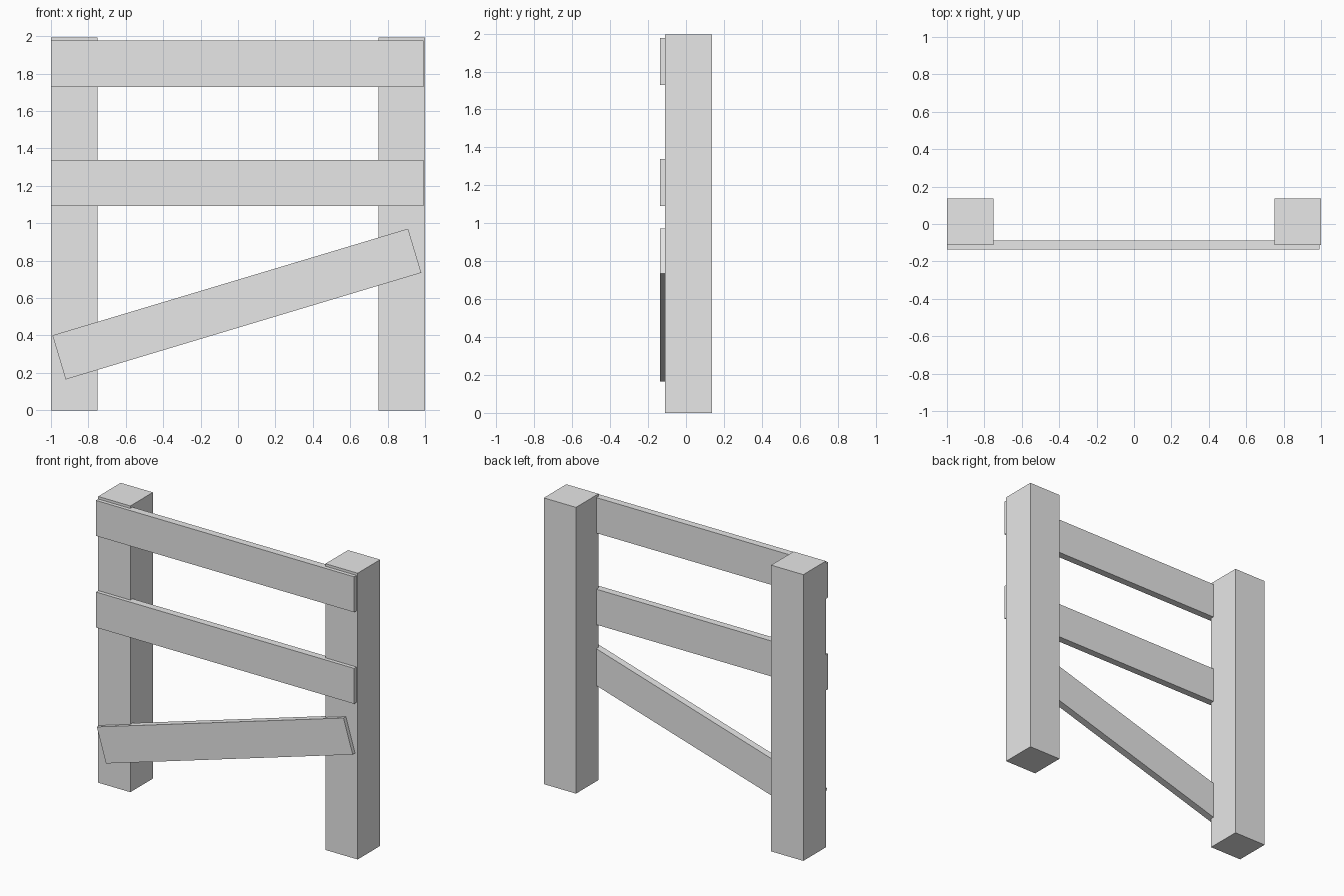
import bpy
import math

# Remove the default cube
cube = bpy.data.objects.get("Cube")
if cube:
    bpy.data.objects.remove(cube, do_unlink=True)

# Single plain grey for the whole fence
GREY = (0.8, 0.8, 0.8, 1.0)
grey = bpy.data.materials.new("plain_grey")
grey.use_nodes = True
grey.diffuse_color = GREY
grey.node_tree.nodes["Principled BSDF"].inputs["Base Color"].default_value = GREY


def box(name, center, size, tilt=0.0):
    """Flat-sided box, optionally tilted in the plane of the fence."""
    bpy.ops.mesh.primitive_cube_add(size=1, location=center)
    obj = bpy.context.object
    obj.name = name
    obj.scale = size
    bpy.ops.object.transform_apply(location=False, rotation=False, scale=True)
    obj.rotation_euler.y = -tilt
    obj.data.materials.append(grey)
    return obj


POST = 0.248
HEIGHT = 1.994
DEPTH = 0.274
BOARD = 0.05
board_y = (BOARD - DEPTH) / 2

# Square posts
for name, side in (("left_post", 1), ("right_post", -1)):
    box(name, (side * (1 - POST / 2), (DEPTH - POST) / 2, HEIGHT / 2),
        (POST, POST, HEIGHT))

# Horizontal boards, let into the post fronts
for name, z in (("top_rail", 1.853), ("middle_rail", 1.215)):
    box(name, (-0.004, board_y, z), (1.99, BOARD, 0.247))

# Sloping lower board
box("slanted_rail", (-0.006, board_y, 0.568), (1.985, BOARD, 0.246),
    math.radians(16.7))
